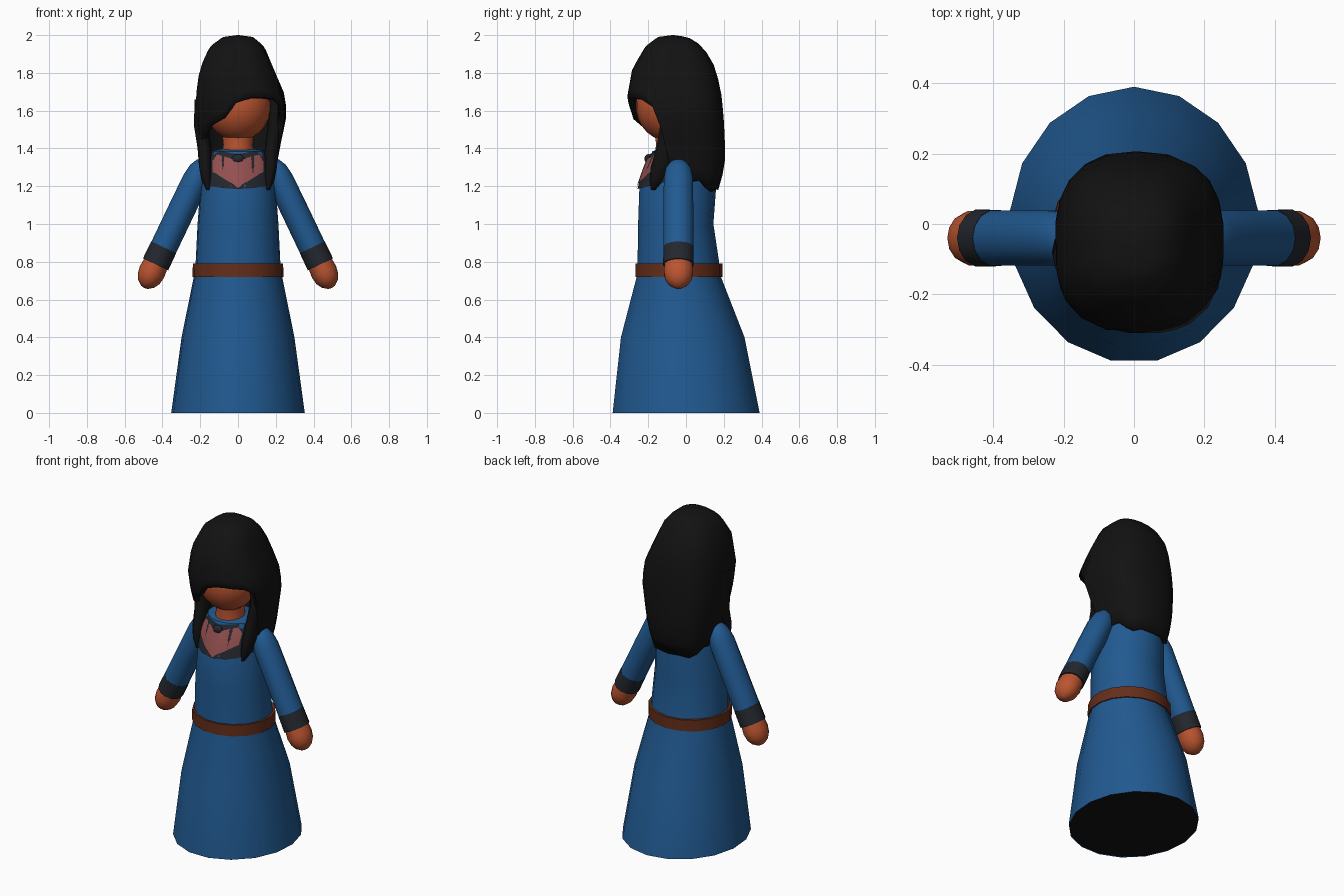
import bpy, bmesh, math
from mathutils import Vector

if "Cube" in bpy.data.objects:
    bpy.data.objects.remove(bpy.data.objects["Cube"])


def material(name, rgb):
    m = bpy.data.materials.new(name)
    m.diffuse_color = (*rgb, 1)
    m.use_nodes = True
    m.node_tree.nodes["Principled BSDF"].inputs["Base Color"].default_value = m.diffuse_color
    return m


BLUE = material("blue_cloth", (0.015, 0.10, 0.28))
SKIN = material("skin", (0.50, 0.09, 0.03))
BLACK = material("black_hair", (0.006, 0.006, 0.006))
BROWN = material("brown_leather", (0.13, 0.027, 0.01))
DARK = material("dark_trim", (0.017, 0.02, 0.027))
PINK = material("pink_cloth", (0.30, 0.08, 0.08))


def finish(bm, name, mat, angle=40):
    bmesh.ops.remove_doubles(bm, verts=bm.verts, dist=1e-4)
    bmesh.ops.recalc_face_normals(bm, faces=bm.faces)
    me = bpy.data.meshes.new(name)
    bm.to_mesh(me)
    bm.free()
    me.materials.append(mat)
    for p in me.polygons:
        p.use_smooth = True
    me.set_sharp_from_angle(angle=math.radians(angle))
    ob = bpy.data.objects.new(name, me)
    bpy.context.collection.objects.link(ob)
    return ob


def loft(name, rings, mat, closed=True, start_cap=False, end_cap=False, angle=40):
    bm = bmesh.new()
    rows = [[bm.verts.new(p) for p in r] for r in rings]
    n = len(rows[0])
    for a, b in zip(rows, rows[1:]):
        for i in range(n if closed else n - 1):
            j = (i + 1) % n
            bm.faces.new((a[i], a[j], b[j], b[i]))
    if start_cap:
        bm.faces.new(rows[0])
    if end_cap:
        bm.faces.new(rows[-1])
    return finish(bm, name, mat, angle)


def lerp_table(table, v):
    for a, b in zip(table, table[1:]):
        if a[0] <= v <= b[0]:
            t = (v - a[0]) / (b[0] - a[0])
            return [p + (q - p) * t for p, q in zip(a, b)]
    return list(table[0] if v < table[0][0] else table[-1])


def oval(z, rx, yf, yb, grow=0.0, n=17):
    c, ry = (yf + yb) / 2, (yb - yf) / 2
    return [Vector(((rx + grow) * math.sin(math.tau * i / n),
                    c + (ry + grow) * math.cos(math.tau * i / n), z)) for i in range(n)]


# Dress: z, half width, front y, back y
DRESS = [(0, .355, -.395, .39), (.4, .30, -.35, .31), (.72, .235, -.265, .185),
         (.8, .225, -.26, .175), (1.0, .215, -.257, .145), (1.2, .20, -.25, .16),
         (1.3, .19, -.215, .14), (1.385, .15, -.18, .08), (1.40, .08, -.14, .02)]
loft("dress", [oval(*r) for r in DRESS], BLUE, end_cap=True)
loft("dress_underside", [oval(0.002, .352, -.39, .388), oval(0.002, .1, -.1, .1)], BLACK, end_cap=True)

# Belt
lo, hi = lerp_table(DRESS, .72), lerp_table(DRESS, .79)
hi[1:] = [lo[1] - .002, lo[2], lo[3]]
loft("belt", [oval(*lo, -.02), oval(*lo, .007), oval(*hi, .007), oval(*hi, -.02)], BROWN)


# Chest panels, laid on the front of the dress
def panel(name, half, lift, mat):
    cols = half + [(-x, a, b) for x, a, b in reversed(half[:-1])]
    rings = []
    for x, a, b in cols:
        col = []
        for k in range(6):
            z = a + (b - a) * k / 5
            _, rx, yf, yb = lerp_table(DRESS, z)
            ry = (yb - yf) / 2
            y = (yf + yb) / 2 - ry * math.sqrt(max(.12, 1 - (x / rx) ** 2)) - lift
            col.append((x, y, z))
        rings.append(col)
    return loft(name, rings, mat, closed=False)


panel("collar", [(-.19, 1.22, 1.26), (-.14, 1.20, 1.38), (-.08, 1.19, 1.384), (0, 1.185, 1.37)], .006, DARK)
panel("chest_inset", [(-.135, 1.275, 1.335), (-.115, 1.265, 1.37), (-.035, 1.215, 1.347), (0, 1.19, 1.33)], .011, PINK)


# Balls: head and collar knot
def ball(name, loc, size, mat, seg=20):
    bm = bmesh.new()
    bmesh.ops.create_uvsphere(bm, u_segments=seg, v_segments=seg * 2 // 3, radius=1)
    for v in bm.verts:
        v.co = Vector([v.co[i] * size[i] + loc[i] for i in range(3)])
    return finish(bm, name, mat, 50)


ball("head", (0, -.095, 1.625), (.175, .17, .185), SKIN)
ball("collar_knot", (0, -.20, 1.345), (.033, .02, .026), DARK, 8)
loft("neck", [oval(1.34, .095, -.17, .02), oval(1.42, .08, -.16, .01), oval(1.52, .09, -.17, .01)], SKIN)


# Arms: sleeve, cuff and hand share one slanted axis
def limb(name, side, stations, mat):
    d = Vector((.431, 0, -.902))
    across = Vector((.902, 0, .431))
    rings = []
    for t, r in stations:
        c = Vector((.21, -.04, 1.26)) + d * t
        ring = []
        for i in range(14):
            a = math.tau * i / 14
            p = c + across * (r * math.cos(a)) + Vector((0, 1.12 * r * math.sin(a), 0))
            ring.append((p.x * side, p.y, p.z))
        rings.append(ring)
    return loft(name, rings, mat, start_cap=True, end_cap=True, angle=50)


for side, label in ((1, "right"), (-1, "left")):
    limb("sleeve_" + label, side, [(-.09, .008), (-.07, .042), (-.03, .062), (.03, .071), (.2, .072), (.43, .072)], BLUE)
    limb("cuff_" + label, side, [(.425, .06), (.425, .073), (.525, .074), (.525, .06)], DARK)
    limb("hand_" + label, side, [(.51, .066), (.57, .071), (.61, .064), (.64, .047), (.66, .02), (.663, .005)], SKIN)

# Hair cap: z, left x, right x, front y, back y from crown to tips
HAIR = [(2.0, -.005, .005, -.075, -.065), (1.99, -.08, .08, -.15, .01), (1.94, -.15, .14, -.215, .09),
        (1.82, -.205, .19, -.285, .16), (1.67, -.225, .255, -.312, .19), (1.55, -.225, .255, -.285, .20),
        (1.42, -.21, .225, -.25, .207), (1.30, -.195, .205, -.25, .205), (1.16, -.175, .18, -.24, .165)]
HAIR_BY_INDEX = [(i, *r) for i, r in enumerate(HAIR)]
INDEX_BY_Z = [(r[0], i) for i, r in reversed(list(enumerate(HAIR)))]
# Hem: angle from the front, hem height (side-swept fringe, open face)
HEM = [(-82, 1.21), (-75, 1.32), (-66, 1.44), (-57, 1.47), (-38, 1.52), (-17, 1.555), (-3, 1.64),
       (9, 1.668), (20, 1.672), (31, 1.67), (50, 1.66), (66, 1.62), (72, 1.5), (78, 1.33), (84, 1.21),
       (97, 1.22), (112, 1.23), (128, 1.19), (144, 1.17), (162, 1.185), (180, 1.18),
       (198, 1.185), (216, 1.17), (232, 1.19), (248, 1.23), (263, 1.22)]
ROWS = 14
rings = []
for k in range(ROWS + 1):
    ring = []
    for deg, hem in HEM:
        end = lerp_table(INDEX_BY_Z, hem)[1]
        _, z, xl, xr, yf, yb = lerp_table(HAIR_BY_INDEX, end * k / ROWS)
        s, c = math.sin(math.radians(deg)), math.cos(math.radians(deg))
        ring.append(((xl + xr) / 2 + (xr - xl) / 2 * math.copysign(abs(s) ** .77, s),
                     (yf + yb) / 2 - (yb - yf) / 2 * math.copysign(abs(c) ** .77, c), z))
    rings.append(ring)
hair = loft("hair", rings, BLACK, start_cap=True, angle=60)
thick = hair.modifiers.new("thickness", 'SOLIDIFY')
thick.thickness = .03
thick.offset = -1

# Side locks hanging over the shoulders: z, x, y, radii
LOCK = [(1.66, .195, -.09, .035, .06), (1.52, .195, -.08, .038, .06), (1.40, .178, -.10, .036, .06),
        (1.30, .172, -.135, .034, .055), (1.23, .166, -.155, .027, .04), (1.18, .158, -.172, .008, .015)]
for side, label in ((1, "right"), (-1, "left")):
    loft("hair_lock_" + label,
         [[(side * (x + rx * math.cos(math.tau * i / 10)), y + ry * math.sin(math.tau * i / 10), z)
           for i in range(10)] for z, x, y, rx, ry in LOCK],
         BLACK, start_cap=True, end_cap=True, angle=60)
